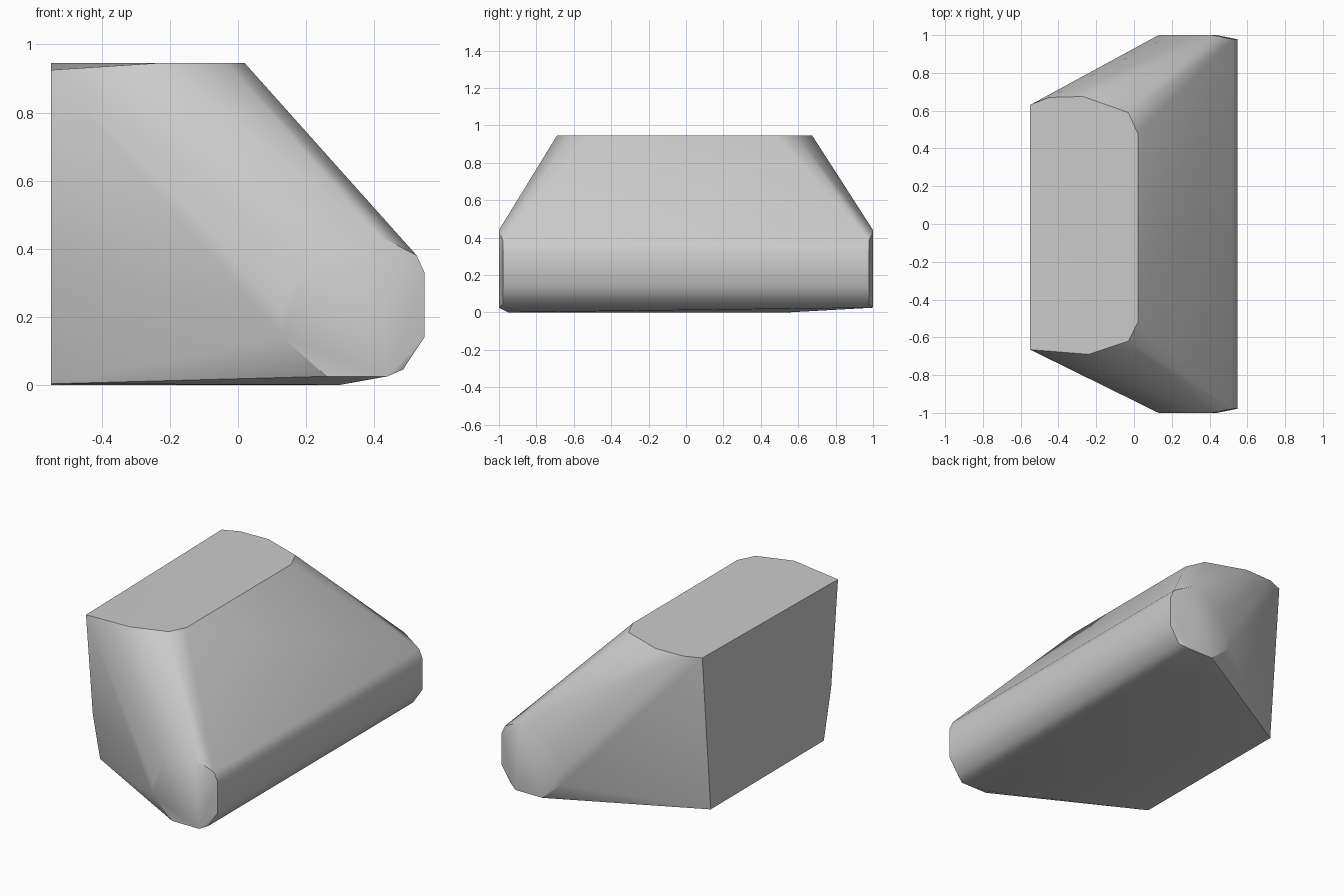
import bpy
import bmesh
from math import radians

cube = bpy.data.objects.get("Cube")
if cube:
    bpy.data.objects.remove(cube, do_unlink=True)

# Single plain grey
grey = bpy.data.materials.new("plain_grey")
grey.use_nodes = True
colour = (0.6, 0.6, 0.6, 1)
grey.diffuse_color = colour
grey.node_tree.nodes["Principled BSDF"].inputs["Base Color"].default_value = colour

TOP = 0.945

# Flat top outline (x, y)
top_outline = [(-0.55, 0.63), (-0.45, 0.67), (-0.27, 0.675), (-0.03, 0.59),
               (0.02, 0.48), (0.02, -0.52), (-0.03, -0.62), (-0.24, -0.69)]

# Rounded end outline (x, z), shared by both ends
end_outline = [(0.13, 0.14), (0.13, 0.22), (0.2, 0.36), (0.41, 0.44),
               (0.26, 0.025), (0.44, 0.025)]

# Rounded nose along the far edge (x, z), ending slightly short of the ends
nose_outline = [(0.525, 0.38), (0.548, 0.33), (0.548, 0.14), (0.485, 0.045)]

# Corners of the flat upright side and the shallow base
corners = [(-0.55, -0.665, 0.925), (-0.55, -0.6, 0.3), (-0.55, -0.53, 0.003),
           (-0.55, 0.55, 0), (0.3, -0.95, 0)]

points = [(x, y, TOP) for x, y in top_outline] + corners
for side in (-1, 1):
    points += [(x, side, z) for x, z in end_outline]
    points += [(x, side * 0.978, z) for x, z in nose_outline]

# Skin the outlines with one convex surface
bm = bmesh.new()
for p in points:
    bm.verts.new(p)
hull = bmesh.ops.convex_hull(bm, input=bm.verts[:])
unused = {g for g in hull["geom_interior"] + hull["geom_unused"]
          if isinstance(g, bmesh.types.BMVert)}
bmesh.ops.delete(bm, geom=list(unused), context="VERTS")
bmesh.ops.dissolve_limit(bm, angle_limit=radians(0.5),
                         verts=bm.verts[:], edges=bm.edges[:])
bmesh.ops.recalc_face_normals(bm, faces=bm.faces[:])

mesh = bpy.data.meshes.new("wedge_block")
bm.to_mesh(mesh)
bm.free()
mesh.materials.append(grey)
block = bpy.data.objects.new("wedge_block", mesh)
bpy.context.collection.objects.link(block)

# Soft blends between shallow facets, crisp main edges
bpy.ops.object.select_all(action="DESELECT")
block.select_set(True)
bpy.context.view_layer.objects.active = block
bpy.ops.object.shade_smooth_by_angle(angle=radians(38))
